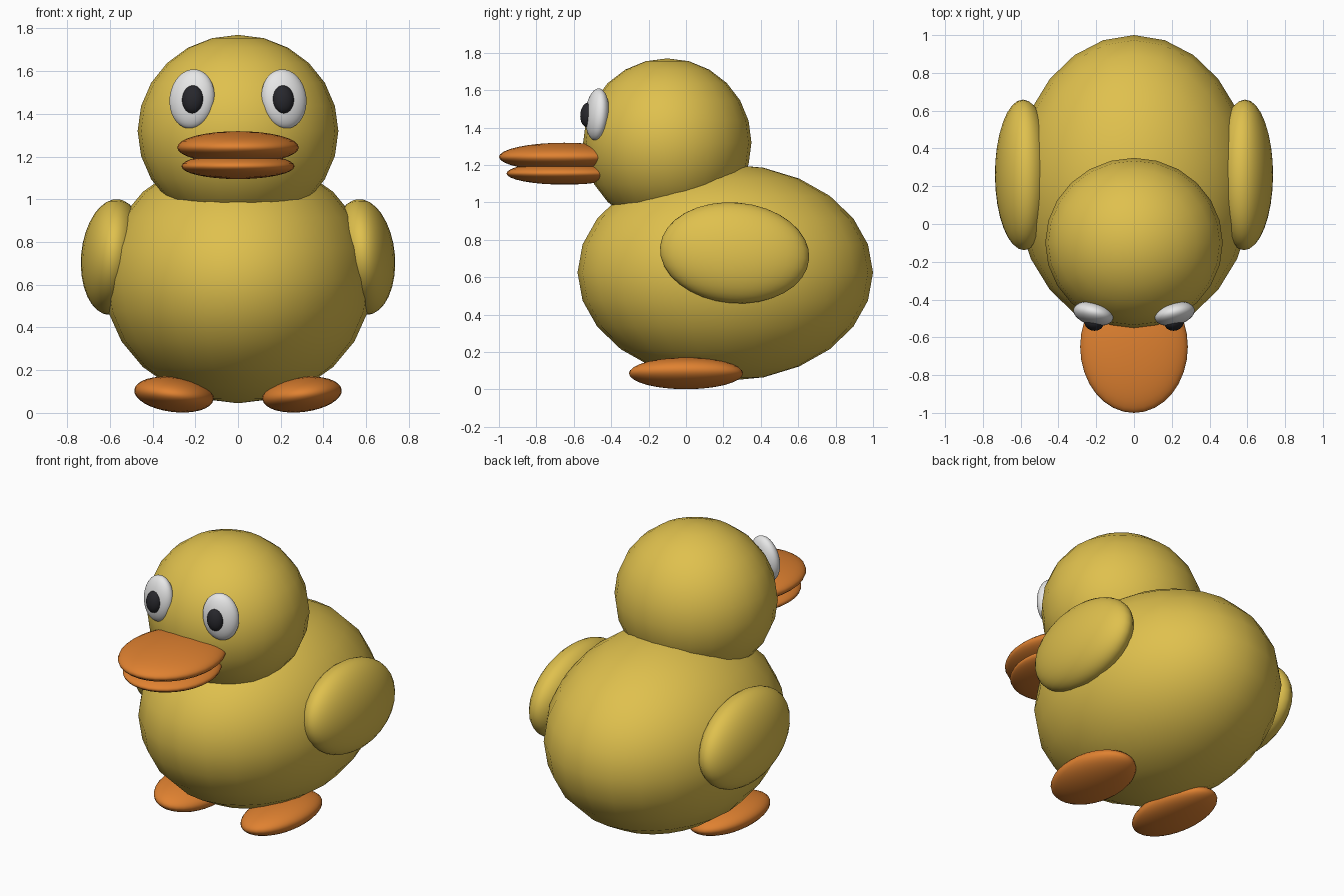
import bpy
from math import radians

cube = bpy.data.objects.get("Cube")
if cube:
    bpy.data.objects.remove(cube, do_unlink=True)


def material(name, rgb, roughness=0.6):
    mat = bpy.data.materials.new(name)
    mat.use_nodes = True
    mat.diffuse_color = (*rgb, 1)
    shader = mat.node_tree.nodes["Principled BSDF"]
    shader.inputs["Base Color"].default_value = (*rgb, 1)
    shader.inputs["Roughness"].default_value = roughness
    return mat


yellow = material("duckling yellow", (0.74, 0.53, 0.075))
orange = material("beak orange", (0.74, 0.22, 0.03))
white = material("eye white", (0.80, 0.80, 0.80))
black = material("pupil black", (0.02, 0.02, 0.025))


def ellipsoid(name, mat, centre, radii, tilt=(0, 0, 0), segments=24, rings=12):
    """Smooth squashed sphere with its tilt given in degrees."""
    bpy.ops.mesh.primitive_uv_sphere_add(
        segments=segments, ring_count=rings, radius=1, location=centre,
        rotation=[radians(a) for a in tilt])
    obj = bpy.context.object
    obj.name = obj.data.name = name
    obj.scale = radii
    obj.data.materials.append(mat)
    bpy.ops.object.shade_smooth()
    return obj


def pair(name, mat, centre, radii, tilt=(0, 0, 0)):
    """Left part and its mirror image on the right."""
    for side, sign in (("left", 1), ("right", -1)):
        x, y, z = centre
        rx, ry, rz = tilt
        ellipsoid(f"{side}_{name}", mat, (sign * x, y, z), radii,
                  (rx, sign * ry, sign * rz), 32, 16)


# Body and head
ellipsoid("body", yellow, (0, 0.21, 0.625), (0.63, 0.79, 0.58))
ellipsoid("head", yellow, (0, -0.1, 1.32), (0.47, 0.45, 0.45))

# Beak halves, their backs buried in the head
ellipsoid("upper_beak", orange, (0, -0.65, 1.243), (0.285, 0.35, 0.076),
          segments=32, rings=16)
ellipsoid("lower_beak", orange, (0, -0.65, 1.155), (0.265, 0.31, 0.06),
          segments=32, rings=16)

# Paired parts
pair("wing", yellow, (0.585, 0.26, 0.73), (0.15, 0.40, 0.27), (-5, -5, 0))
pair("foot", orange, (0.3, 0.0, 0.086), (0.187, 0.305, 0.082), (0, -7, 0))
pair("eye", white, (0.215, -0.475, 1.47), (0.108, 0.06, 0.14), (-5, -6, 15))
pair("pupil", black, (0.212, -0.525, 1.468), (0.05, 0.04, 0.066), (-5, -3, 10))
